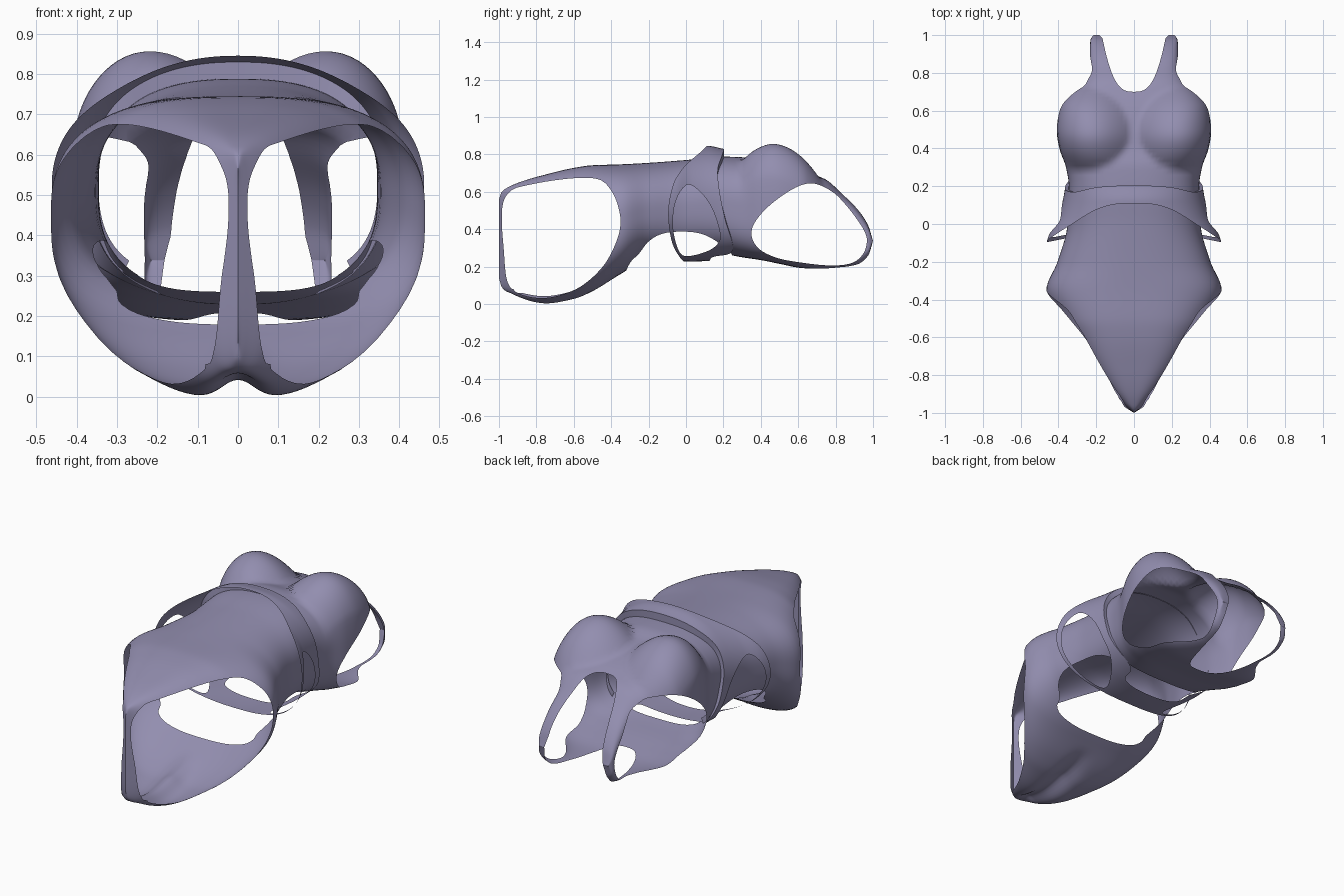
import bpy, bmesh, math
from mathutils import Vector

if "Cube" in bpy.data.objects:
    bpy.data.objects.remove(bpy.data.objects["Cube"])

fabric = bpy.data.materials.new("muted_violet_fabric")
fabric.diffuse_color = (0.29, 0.27, 0.43, 1)
fabric.use_nodes = True
fabric.node_tree.nodes["Principled BSDF"].inputs["Base Color"].default_value = fabric.diffuse_color


def interp(rows, y):
    """Smooth monotone interpolation of a station table keyed on its first column."""
    y = min(max(y, rows[0][0]), rows[-1][0])
    i = max(k for k in range(len(rows) - 1) if rows[k][0] <= y)

    def slope(k, c):
        if k == 0 or k == len(rows) - 1:
            j = min(k, len(rows) - 2)
            return (rows[j + 1][c] - rows[j][c]) / (rows[j + 1][0] - rows[j][0])
        a = (rows[k][c] - rows[k - 1][c]) / (rows[k][0] - rows[k - 1][0])
        b = (rows[k + 1][c] - rows[k][c]) / (rows[k + 1][0] - rows[k][0])
        return 2 * a * b / (a + b) if a * b > 0 else 0

    h = rows[i + 1][0] - rows[i][0]
    t = (y - rows[i][0]) / h
    out = []
    for c in range(1, len(rows[0])):
        p, q = rows[i][c], rows[i + 1][c]
        out.append(p * (2*t**3 - 3*t*t + 1) + q * (3*t*t - 2*t**3)
                   + h * slope(i, c) * (t**3 - 2*t*t + t) + h * slope(i + 1, c) * (t**3 - t*t))
    return out


def smooth_loop(pts, steps=5):
    """Closed rounded outline through the points."""
    n, out = len(pts), []
    for i in range(n):
        a, b, c, d = (Vector(pts[(i + k) % n]) for k in (-1, 0, 1, 2))
        for s in range(steps):
            t = s / steps
            out.append(0.5 * (2*b + (c - a)*t + (2*a - 5*b + 4*c - d)*t*t + (3*b - a - 3*c + d)*t**3))
    return [(p.x, p.y) for p in out]


def side_distance(loop):
    """Signed distance to a side outline: negative inside."""
    def field(co):
        py, pz = co.y, co.z
        best, inside = 1e9, False
        ax, ay = loop[-1]
        for bx, by in loop:
            dx, dy = bx - ax, by - ay
            t = ((py - ax)*dx + (pz - ay)*dy) / (dx*dx + dy*dy + 1e-12)
            t = min(1, max(0, t))
            best = min(best, (py - ax - t*dx)**2 + (pz - ay - t*dy)**2)
            if (ay > pz) != (by > pz) and py < ax + dx * (pz - ay) / dy:
                inside = not inside
            ax, ay = bx, by
        return -math.sqrt(best) if inside else math.sqrt(best)
    return field


def trim(bm, field):
    """Cut the surface along field = 0 and drop the negative side."""
    f = {}
    for v in bm.verts:
        d = field(v.co)
        f[v] = d if abs(d) > 1e-4 else 1e-4
    zero = set()
    for e in list(bm.edges):
        a, b = e.verts
        if f[a] * f[b] < 0:
            _, nv = bmesh.utils.edge_split(e, a, f[a] / (f[a] - f[b]))
            zero.add(nv)
    for face in list(bm.faces):
        cut = [v for v in face.verts if v in zero]
        if len(cut) == 2:
            bmesh.ops.connect_verts(bm, verts=cut)
    bmesh.ops.delete(bm, geom=[v for v in bm.verts if f.get(v, 0) < 0], context='VERTS')


def tube(rows, ys, around, shape=None):
    """Loft of rounded-box sections: top z, bottom z, half width, top and bottom squareness."""
    bm = bmesh.new()
    rings = []
    for y in ys:
        zt, zb, w, nt, nb = interp(rows, y)
        ring = []
        for k in range(around):
            a = 2 * math.pi * k / around
            s, c = math.sin(a), math.cos(a)
            n = nt if c > 0 else nb
            r = (abs(s)**n + abs(c)**n)**(-1 / n)
            x = w * r * s
            z = (zt + zb)/2 + (zt - zb)/2 * r * c
            if shape:
                z += shape(x, y, c)
            ring.append(bm.verts.new((x, y, z)))
        rings.append(ring)
    for r, q in zip(rings, rings[1:]):
        for k in range(around):
            m = (k + 1) % around
            bm.faces.new((r[k], r[m], q[m], q[k]))
    bmesh.ops.remove_doubles(bm, verts=bm.verts, dist=0.0003)
    return bm


def finish(bm, name):
    bmesh.ops.recalc_face_normals(bm, faces=bm.faces)
    me = bpy.data.meshes.new(name)
    bm.to_mesh(me)
    bm.free()
    me.materials.append(fabric)
    ob = bpy.data.objects.new(name, me)
    bpy.context.collection.objects.link(ob)
    bpy.ops.object.select_all(action='DESELECT')
    ob.select_set(True)
    bpy.context.view_layer.objects.active = ob
    bpy.ops.object.shade_smooth_by_angle(angle=math.radians(50))


# Swimsuit body: y, top, bottom, half width, top squareness, bottom squareness
BODY = [
    (-1.0, .56, .14, 0, 3, 3), (-.985, .60, .085, .024, 3, 3), (-.95, .625, .045, .078, 3, 3),
    (-.88, .655, .015, .15, 3.2, 3.2), (-.76, .69, -.003, .235, 3.5, 3.4), (-.6, .728, .025, .34, 3.2, 3.5),
    (-.5, .742, .067, .405, 3, 3.4), (-.35, .747, .16, .464, 2.6, 3), (-.2, .755, .24, .405, 2.4, 2.6),
    (0, .77, .25, .352, 2.4, 2.6), (.2, .788, .265, .345, 2.5, 3), (.3, .785, .25, .36, 2.5, 3.5),
    (.4, .76, .235, .395, 2.6, 4), (.5, .745, .215, .41, 2.7, 4), (.62, .715, .192, .395, 3.2, 4),
    (.69, .69, .188, .35, 3.6, 4), (.75, .665, .187, .29, 4, 4.3), (.83, .595, .19, .243, 5, 5),
    (.92, .505, .207, .235, 6, 6), (.975, .42, .255, .23, 6, 6), (1.0, .338, .338, .215, 6, 6)]


def bust_and_seat(x, y, c):
    if c > 0:
        d = ((abs(x) - .28) / .26)**2 + ((y - .48) / (.195 if y < .48 else .25))**2
        return .135 * max(0, 1 - d)**1.05 * min(1, 3 * c)
    near = max(0, min(1, (-.4 - y) / .2)) * max(0, min(1, (y + 1) / .12))
    return .045 * math.exp(-(x / .055)**2) * near * min(1, -3 * c)


body = tube(BODY, [-math.cos(math.pi * i / 120) for i in range(121)], 120, bust_and_seat)

LEG_HOLE = [(-.35, .43), (-.37, .34), (-.43, .22), (-.52, .125), (-.62, .065), (-.76, .032), (-.89, .055),
            (-.955, .12), (-.975, .3), (-.985, .45), (-.975, .55), (-.93, .61), (-.85, .635),
            (-.7, .662), (-.55, .675), (-.45, .66), (-.39, .59), (-.36, .51)]
ARM_HOLE = [(.35, .37), (.38, .305), (.45, .26), (.55, .232), (.75, .207), (.88, .217), (.945, .265),
            (.967, .33), (.958, .38), (.92, .445), (.85, .535), (.78, .602), (.68, .645),
            (.58, .62), (.45, .53), (.37, .44)]
BACK_OPENING = [(-.31, .05), (-.31, .2), (-.25, .27), (-.2, .335), (-.12, .378), (0, .387),
                (.1, .37), (.19, .315), (.25, .25), (.25, .05)]
leg_side = side_distance(smooth_loop(LEG_HOLE))


# Leg openings leave the seat cleft whole
def leg_opening(co):
    d = leg_side(co)
    return max(d, .08 - abs(co.x)) if co.z < .1 and co.y > -.93 else d


# Scooped neckline, deeper at the back
def neckline(co):
    y0 = .53 + .17 * min(1, max(0, (co.z - .25) / .15))
    return y0 + .3 * (abs(co.x) / .17)**3 - co.y


trim(body, leg_opening)
trim(body, side_distance(smooth_loop(ARM_HOLE)))
trim(body, side_distance(smooth_loop(BACK_OPENING)))
trim(body, neckline)
finish(body, "swimsuit_body")

# Waist ruffle with open side loops and a back strap
RUFFLE = [
    (-.12, .83, .235, .47, 2.2, 2.2), (-.05, .84, .23, .447, 2.2, 2.2), (.03, .845, .228, .405, 2.2, 2.3),
    (.12, .845, .23, .378, 2.2, 2.5), (.2, .83, .24, .364, 2.3, 2.8), (.27, .82, .25, .358, 2.3, 3)]
ruffle = tube(RUFFLE, [-.12 + .39 * i / 48 for i in range(49)], 120)
OUTLINE = [(.21, .87), (.16, .89), (.12, .87), (.108, .842), (.075, .81), (.03, .772), (-.02, .722),
           (-.068, .64), (-.095, .5), (-.08, .35), (-.04, .26), (.015, .21), (.11, .2), (.14, .25),
           (.25, .285), (.21, .45), (.18, .6), (.17, .72), (.195, .8)]
LOOP_HOLE = [(0, .635), (.06, .615), (.13, .53), (.172, .42), (.18, .34), (.12, .285), (0, .256),
             (-.045, .3), (-.07, .42), (-.055, .55)]
outline = side_distance(smooth_loop(OUTLINE))
trim(ruffle, lambda co: -outline(co))
trim(ruffle, side_distance(smooth_loop(LOOP_HOLE)))

# Upper rim of the ruffle folds inwards onto the body
rim = [e for e in ruffle.edges if e.is_boundary and
       all(v.co.y > .155 and v.co.z > .3 and abs(outline(v.co)) < .005 for v in e.verts)]
fold = bmesh.ops.extrude_edge_only(ruffle, edges=rim)["geom"]
for v in fold:
    if isinstance(v, bmesh.types.BMVert):
        v.co.x *= .95
        v.co.z -= (v.co.z - .52) * .14
finish(ruffle, "waist_ruffle")
